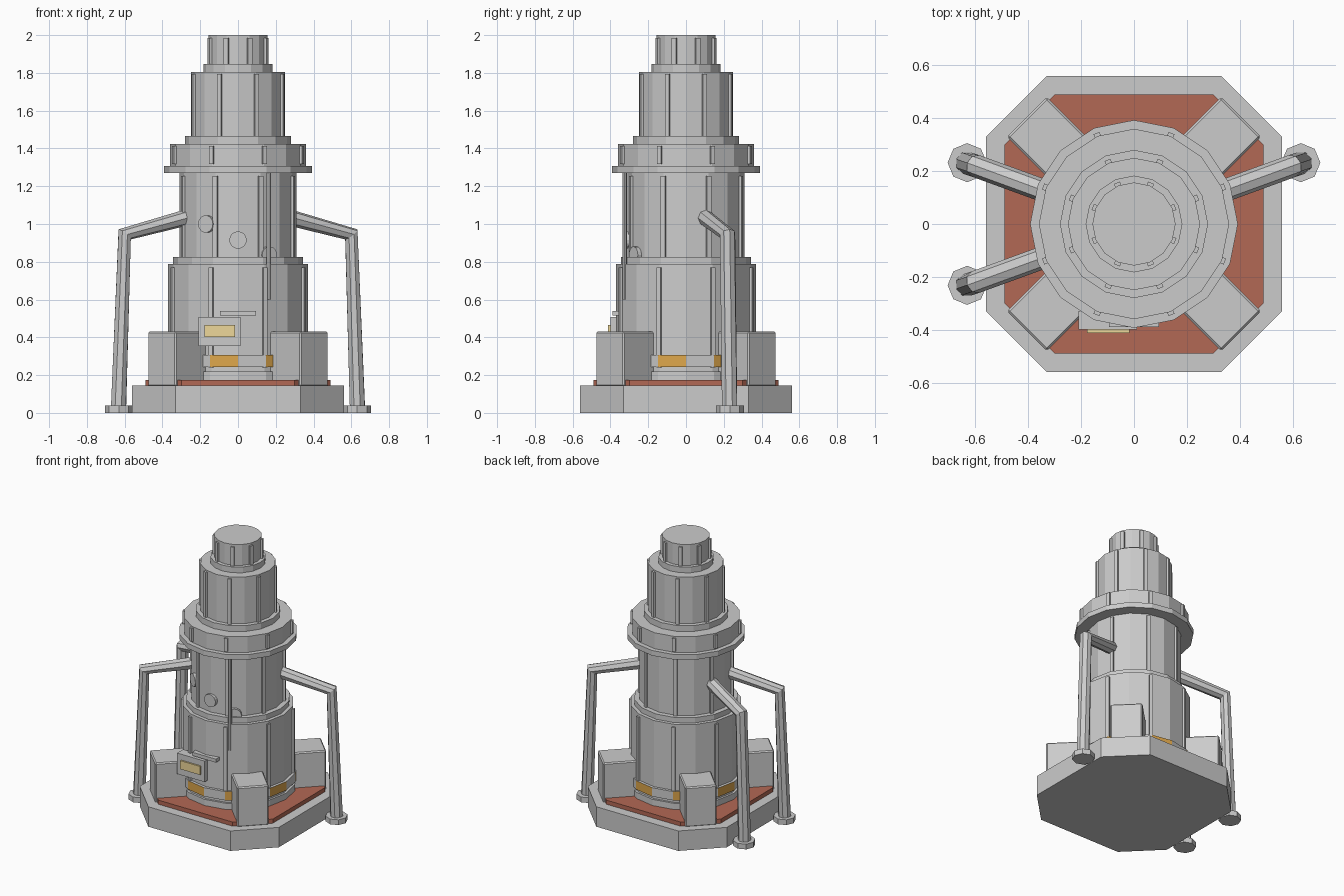
import bpy, bmesh
from math import sin, cos, pi, radians
from mathutils import Matrix, Vector

if "Cube" in bpy.data.objects:
    bpy.data.objects.remove(bpy.data.objects["Cube"])


def material(name, rgb):
    m = bpy.data.materials.new(name)
    m.diffuse_color = (*rgb, 1)
    m.use_nodes = True
    m.node_tree.nodes["Principled BSDF"].inputs["Base Color"].default_value = m.diffuse_color
    return m


RED = material("red_deck", (0.45, 0.14, 0.09))
ORANGE = material("orange", (0.72, 0.38, 0.07))
GOLD = material("pale_gold", (0.85, 0.68, 0.32))


def finish(bm, name, mat=None):
    bmesh.ops.recalc_face_normals(bm, faces=bm.faces)
    me = bpy.data.meshes.new(name)
    bm.to_mesh(me)
    bm.free()
    ob = bpy.data.objects.new(name, me)
    bpy.context.collection.objects.link(ob)
    if mat:
        me.materials.append(mat)
    return ob


def prism(name, pts, z0, z1, mat=None):
    bm = bmesh.new()
    lo = [bm.verts.new((x, y, z0)) for x, y in pts]
    hi = [bm.verts.new((x, y, z1)) for x, y in pts]
    n = len(pts)
    for i in range(n):
        j = (i + 1) % n
        bm.faces.new((lo[i], lo[j], hi[j], hi[i]))
    bm.faces.new(lo[::-1])
    bm.faces.new(hi)
    return finish(bm, name, mat)


def ngon(r, n=16, cx=0, cy=0):
    return [(cx + r * cos(2 * pi * i / n), cy + r * sin(2 * pi * i / n)) for i in range(n)]


def chamfered(s, c):
    return [(s, -c), (s, c), (c, s), (-c, s), (-s, c), (-s, -c), (-c, -s), (c, -s)]


def box(name, lo, hi, mat=None, bevel=0, angle=0):
    lo, hi = Vector(lo), Vector(hi)
    bm = bmesh.new()
    bmesh.ops.create_cube(bm, size=1, matrix=Matrix.Rotation(angle, 4, 'Z')
                          @ Matrix.Translation((lo + hi) / 2) @ Matrix.Diagonal((*(hi - lo), 1)))
    if bevel:
        bmesh.ops.bevel(bm, geom=bm.edges[:], offset=bevel, segments=1, affect='EDGES')
    return finish(bm, name, mat)


# Base, deck and corner buttresses
prism("base", chamfered(0.56, 0.33), 0, 0.145)
prism("deck", chamfered(0.49, 0.30), 0.145, 0.175, RED)
for i in range(4):
    box("corner_block", (0.34, -0.106, 0.14), (0.573, 0.106, 0.43),
        bevel=0.008, angle=pi / 4 + i * pi / 2)

# Stacked tower sections: name, radius, bottom, top
for name, r, z0, z1 in [
        ("foot_ring", 0.385, 0.175, 0.22),
        ("lower_body", 0.37, 0.22, 0.788),
        ("collar", 0.345, 0.788, 0.826),
        ("middle_body", 0.31, 0.826, 1.27),
        ("flange", 0.393, 1.27, 1.307),
        ("wide_drum", 0.36, 1.307, 1.423),
        ("drum_ring", 0.28, 1.423, 1.466),
        ("upper_drum", 0.25, 1.466, 1.806),
        ("cap_ring", 0.183, 1.806, 1.848),
        ("cap", 0.157, 1.848, 2.0)]:
    prism(name, ngon(r), z0, z1)

# Vertical ribs on each section
for name, r, z0, z1 in [
        ("lower_rib", 0.37, 0.24, 0.77),
        ("middle_rib", 0.31, 0.826, 1.255),
        ("wide_drum_rib", 0.36, 1.318, 1.413),
        ("upper_rib", 0.25, 1.466, 1.795),
        ("cap_rib", 0.157, 1.848, 1.985)]:
    for i in range(8):
        box(name, (r - 0.03, -0.012, z0), (r + 0.012, 0.012, z1), angle=pi / 8 + i * pi / 4)

# Warning band with alternating orange faces
band = prism("warning_band", ngon(0.39), 0.243, 0.307)
band.data.materials.append(material("band_grey", (0.8, 0.8, 0.8)))
band.data.materials.append(ORANGE)
for i, p in enumerate(band.data.polygons):
    p.material_index = 1 if i < 16 and i % 2 else 0

# Bent support legs with round pads
for sx, sy in ((1, 1), (-1, 1), (-1, -1)):
    cu = bpy.data.curves.new("support_leg", 'CURVE')
    cu.dimensions = '3D'
    cu.bevel_depth = 0.043
    cu.bevel_resolution = 2
    cu.use_fill_caps = True
    sp = cu.splines.new('POLY')
    sp.points.add(2)
    for p, (x, y, z) in zip(sp.points, [(0.27, 0.10, 1.035), (0.60, 0.22, 0.945), (0.633, 0.231, 0.01)]):
        p.co = (sx * x, sy * y, z, 1)
    ob = bpy.data.objects.new("support_leg", cu)
    bpy.context.collection.objects.link(ob)
    bpy.ops.object.select_all(action='DESELECT')
    ob.select_set(True)
    bpy.context.view_layer.objects.active = ob
    bpy.ops.object.convert(target='MESH')
    bpy.context.object.data.polygons.foreach_set(
        "use_smooth", [False] * len(bpy.context.object.data.polygons))
    prism("leg_pad", ngon(0.074, 8, sx * 0.631, sy * 0.232), 0, 0.038)

# Portholes stepping round the front
for a, z in ((-32, 1.0), (0, 0.915), (31, 0.835)):
    bm = bmesh.new()
    bmesh.ops.create_cone(bm, cap_ends=True, segments=16, radius1=0.046, radius2=0.046, depth=0.04,
                          matrix=Matrix.Rotation(radians(a), 4, 'Z')
                          @ Matrix.Translation((0, -0.305, z)) @ Matrix.Rotation(pi / 2, 4, 'X'))
    finish(bm, "porthole")

# Service pipe
prism("service_pipe", ngon(0.012, 8, 0.163, -0.325), 0.6, 1.28)

# Control panel with lit screen and hood bar
box("control_panel", (-0.21, -0.40, 0.355), (0.012, -0.33, 0.507))
box("panel_screen", (-0.177, -0.412, 0.403), (-0.017, -0.39, 0.465), GOLD)
box("hood_bar", (-0.095, -0.39, 0.515), (0.095, -0.34, 0.54))
